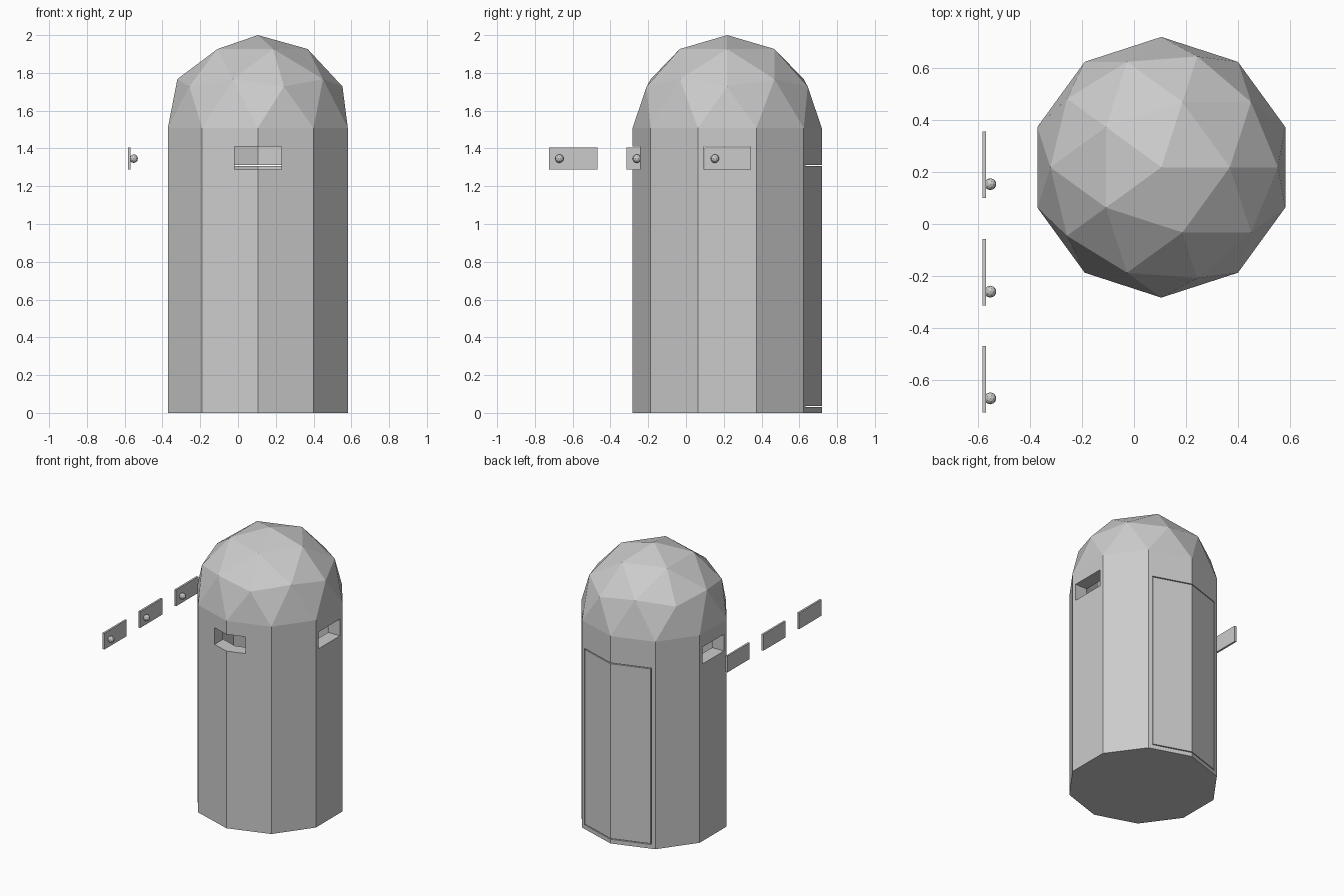
import bpy, bmesh
from mathutils import Matrix, Vector

if "Cube" in bpy.data.objects:
    bpy.data.objects.remove(bpy.data.objects["Cube"])

CX, CY = 0.105, 0.218        # tower axis
R, WALL = 0.501, 0.10        # outer radius, wall thickness
EAVE = 1.508                 # height where the dome starts


def make_object(name, bm):
    bmesh.ops.recalc_face_normals(bm, faces=bm.faces)
    mesh = bpy.data.meshes.new(name)
    bm.to_mesh(mesh)
    bm.free()
    ob = bpy.data.objects.new(name, mesh)
    bpy.context.collection.objects.link(ob)
    return ob


def domed_solid(name, r, dome_height, floor):
    """Ten-sided column whose top is the upper half of an icosphere."""
    bm = bmesh.new()
    bmesh.ops.create_icosphere(bm, subdivisions=2, radius=1)
    low = [v for v in bm.verts if v.co.z < -0.01]
    bmesh.ops.delete(bm, geom=low, context='VERTS')
    bmesh.ops.transform(bm, verts=bm.verts, matrix=Matrix.Translation((CX, CY, EAVE))
                        @ Matrix.Diagonal((r, r, dome_height, 1)))
    rim = [e for e in bm.edges if e.is_boundary]
    out = bmesh.ops.extrude_edge_only(bm, edges=rim)['geom']
    for v in out:
        if isinstance(v, bmesh.types.BMVert):
            v.co.z = floor
    bmesh.ops.contextual_create(bm, geom=[e for e in bm.edges if e.is_boundary])
    return make_object(name, bm)


def box(name, lo, hi):
    lo, hi = Vector(lo), Vector(hi)
    bm = bmesh.new()
    bmesh.ops.create_cube(bm, size=1, matrix=Matrix.Translation((lo + hi) / 2)
                          @ Matrix.Diagonal((*(hi - lo), 1)))
    return make_object(name, bm)


def boolean(ob, cutter, operation='DIFFERENCE'):
    mod = ob.modifiers.new("cut", 'BOOLEAN')
    mod.operation, mod.solver, mod.object = operation, 'EXACT', cutter
    bpy.context.view_layer.objects.active = ob
    bpy.ops.object.modifier_apply(modifier=mod.name)


# Hollow tower, and a copy of its shell for the door
tower = domed_solid("tower", R, 0.492, 0)
cavity = domed_solid("cavity_cutter", R - WALL, 0.392, 0.03)
boolean(tower, cavity)
door = tower.copy()
door.data = tower.data.copy()
door.name = "door"
bpy.context.collection.objects.link(door)

# Window slots on the left, right and front, doorway at the back
W, Z0, Z1 = 0.124, 1.288, 1.41
D, GAP = 0.268, 0.006
side_slot = box("side_window_cutter", (-0.6, CY - W, Z0), (0.8, CY + W, Z1))
front_slot = box("front_window_cutter", (CX - W, -0.4, Z0), (CX + W, CY, Z1))
doorway = box("doorway_cutter", (CX - D, CY + 0.1, 0.03), (CX + D, 0.9, 1.313))
door_shape = box("door_cutter", (CX - D + GAP, CY + 0.11, 0.03 + GAP),
                 (CX + D - GAP, 0.9, 1.313 - GAP))
for cutter in (side_slot, front_slot, doorway):
    boolean(tower, cutter)
boolean(door, door_shape, 'INTERSECT')
for helper in (cavity, side_slot, front_slot, doorway, door_shape):
    bpy.data.objects.remove(helper)

# Three loose shutters with round knobs
for i, y in enumerate((0.099, -0.314, -0.724), 1):
    box(f"shutter_{i}", (-0.582, y, 1.288), (-0.568, y + 0.256, 1.406))
    bm = bmesh.new()
    bmesh.ops.create_icosphere(bm, subdivisions=2, radius=0.023,
                               matrix=Matrix.Translation((-0.552, y + 0.054, 1.346)))
    make_object(f"shutter_knob_{i}", bm)
